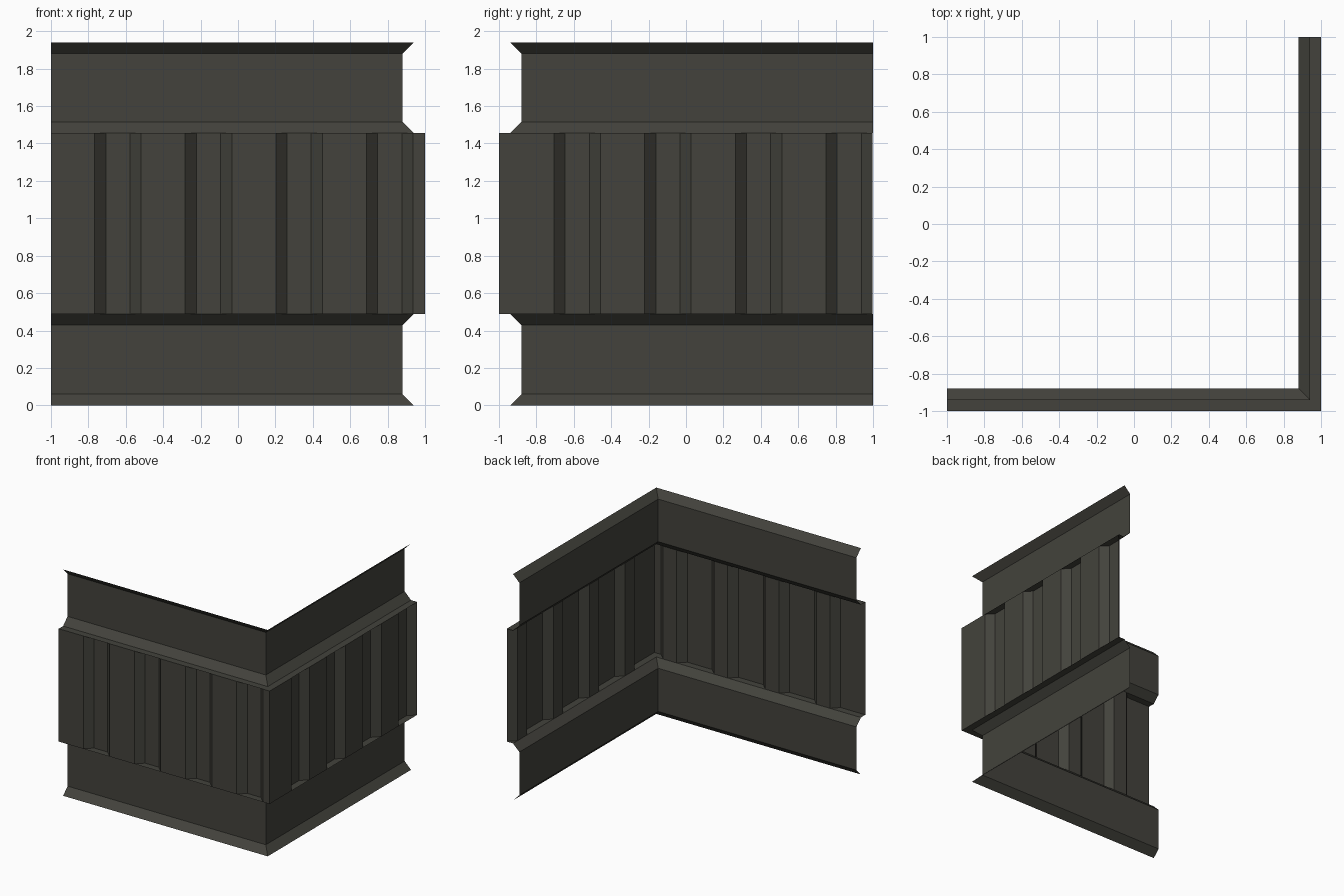
import bpy

if "Cube" in bpy.data.objects:
    bpy.data.objects.remove(bpy.data.objects["Cube"])

mat = bpy.data.materials.new("dark olive metal")
mat.diffuse_color = (0.056, 0.055, 0.045, 1)
mat.use_nodes = True
mat.node_tree.nodes["Principled BSDF"].inputs["Base Color"].default_value = mat.diffuse_color

F = 0.06        # depth of every 45 degree fold
PITCH = 0.4847  # spacing of the ribs


def sheet(name, rows):
    """Skin a grid of points, given as rows from bottom to top."""
    n = len(rows[0])
    verts = [p for r in rows for p in r]
    faces = [(j * n + i, j * n + i + 1, (j + 1) * n + i + 1, (j + 1) * n + i)
             for j in range(len(rows) - 1) for i in range(n - 1)]
    me = bpy.data.meshes.new(name)
    me.from_pydata(verts, [], faces)
    me.materials.append(mat)
    ob = bpy.data.objects.new(name, me)
    bpy.context.collection.objects.link(ob)


def rail(name, profile):
    """Sweep a (depth, height) profile round the mitred corner."""
    sheet(name, [[(-1, -1 + d, z), (1 - d, -1 + d, z), (1 - d, 1, z)]
                 for d, z in profile])


def ribs(first):
    """Position and depth of the folds along one wall."""
    out = []
    for k in range(4):
        s = first + k * PITCH
        out += [(s, 0), (s + F, F), (s + 0.189, F), (min(s + 0.249, 1), 0)]
    return out


# Rails below and above the panel, each with its flat ledge
rail("lower_rail", [(F, 0), (2 * F, 0.06), (2 * F, 0.43), (F, 0.488), (0, 0.488)])
rail("upper_rail", [(0, 1.455), (F, 1.455), (2 * F, 1.515), (2 * F, 1.88), (F, 1.94)])

# Corrugated middle panel, running along the front and then the right wall
path = [(-1, -1)] + [(s, -1 + d) for s, d in ribs(-0.767)] + [(1, -1)]
path += [(1 - d, s) for s, d in ribs(-0.706)]
sheet("corrugated_panel", [[(x, y, z) for x, y in path] for z in (0.488, 1.455)])
